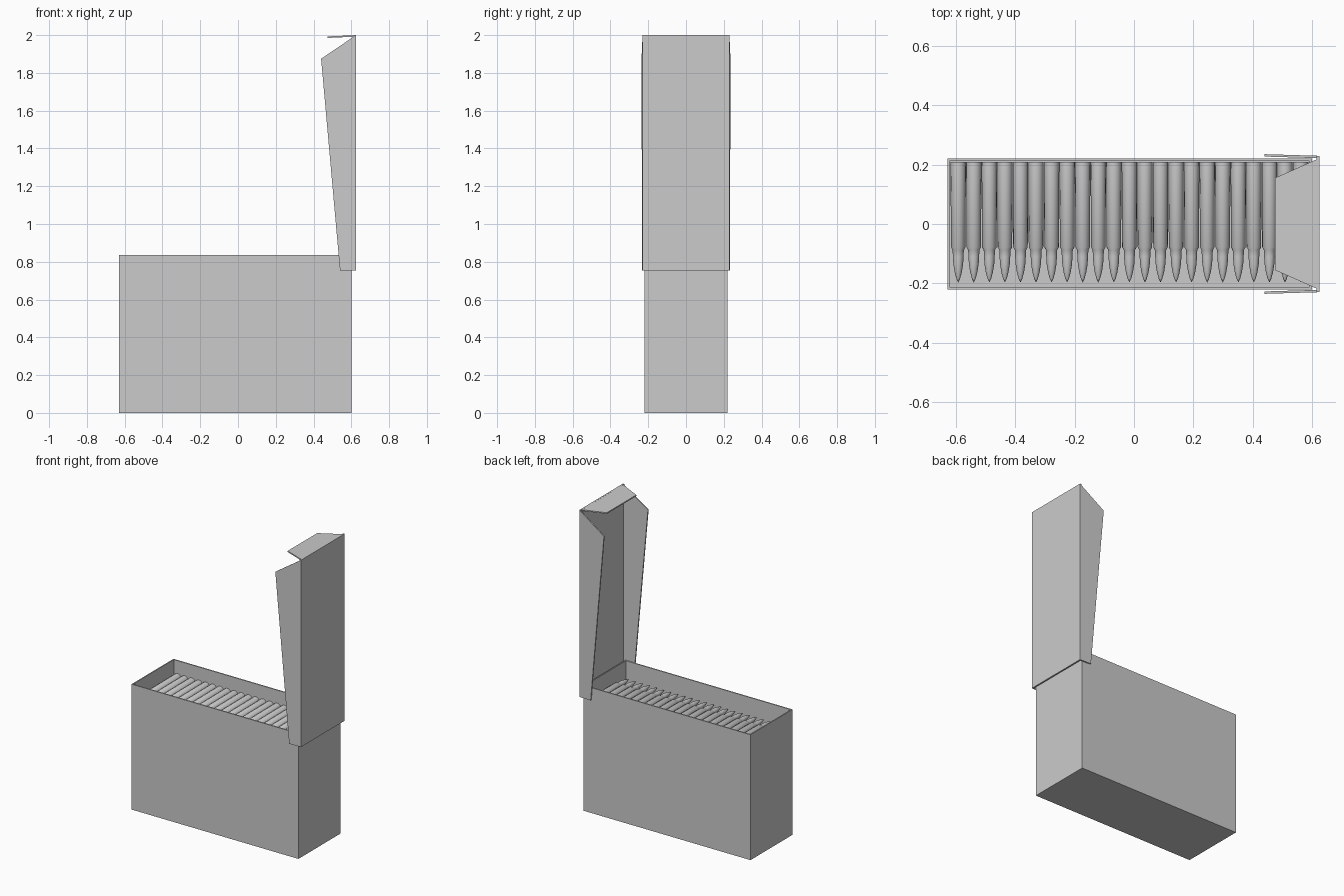
import bpy, bmesh, math
from mathutils import Vector

if "Cube" in bpy.data.objects:
    bpy.data.objects.remove(bpy.data.objects["Cube"])


def finish(name, bm):
    bmesh.ops.recalc_face_normals(bm, faces=bm.faces)
    me = bpy.data.meshes.new(name)
    bm.to_mesh(me)
    bm.free()
    ob = bpy.data.objects.new(name, me)
    bpy.context.collection.objects.link(ob)
    return ob


def plate(name, pts, offset):
    """Flat outline thickened along an offset vector."""
    bm = bmesh.new()
    face = bm.faces.new([bm.verts.new(p) for p in pts])
    ext = bmesh.ops.extrude_face_region(bm, geom=[face], use_keep_orig=True)
    moved = [g for g in ext["geom"] if isinstance(g, bmesh.types.BMVert)]
    bmesh.ops.translate(bm, verts=moved, vec=Vector(offset))
    return finish(name, bm)


# Open box with thin walls
X0, X1, Y, H, T = -0.63, 0.60, 0.221, 0.835, 0.011
bm = bmesh.new()
bmesh.ops.create_cube(bm, size=1)
for v in bm.verts:
    v.co = ((X0 + X1) / 2 + v.co.x * (X1 - X0), v.co.y * 2 * Y, (v.co.z + 0.5) * H)
top = max(bm.faces, key=lambda f: f.calc_center_median().z)
bmesh.ops.inset_region(bm, faces=[top], thickness=T)
inner = bmesh.ops.extrude_discrete_faces(bm, faces=[top])["faces"][0]
bmesh.ops.translate(bm, verts=inner.verts, vec=(0, 0, T - H))
finish("box_body", bm)

# Lid: back panel, two slightly flared side flaps, tapered end flap
LX, LZ0, LZ1 = 0.625, 0.755, 2.0
plate("lid_panel", [(LX, -0.23, LZ0), (LX, 0.23, LZ0), (LX, 0.23, LZ1), (LX, -0.23, LZ1)],
      (-0.01, 0, 0))
outline = [(LX, LZ0), (0.54, LZ0), (0.44, 1.875), (LX, LZ1)]
for side, label in ((-1, "front"), (1, "rear")):
    plate("lid_side_flap_" + label,
          [(x, side * (0.23 + (LX - x) * 0.03), z) for x, z in outline],
          (0, -side * 0.008, 0))
plate("lid_end_flap", [(LX, -0.222, LZ1), (LX, 0.222, LZ1),
                       (0.475, 0.155, 1.993), (0.475, -0.155, 1.993)], (0, 0, -0.008))

# Row of cartridges: one lathed profile (radius, y) shared by every copy
profile = [(0, 0.21), (0.026, 0.21), (0.0245, -0.078), (0.019, -0.088),
           (0.018, -0.11), (0.0165, -0.135), (0.012, -0.163), (0.006, -0.185), (0, -0.197)]
bm = bmesh.new()
vs = [bm.verts.new((r, y, 0)) for r, y in profile]
es = [bm.edges.new(p) for p in zip(vs, vs[1:])]
bmesh.ops.spin(bm, geom=vs + es, cent=(0, 0, 0), axis=(0, 1, 0),
               angle=2 * math.pi, steps=16)
bmesh.ops.remove_doubles(bm, verts=bm.verts, dist=1e-5)
first = finish("cartridge", bm)
bpy.context.view_layer.objects.active = first
first.select_set(True)
bpy.ops.object.shade_smooth_by_angle(angle=math.radians(30))
first.location = (-0.593, 0, 0.725)
for i in range(1, 23):
    c = first.copy()
    c.name = f"cartridge_{i}"
    c.location.x = -0.593 + i * 0.0525
    bpy.context.collection.objects.link(c)
